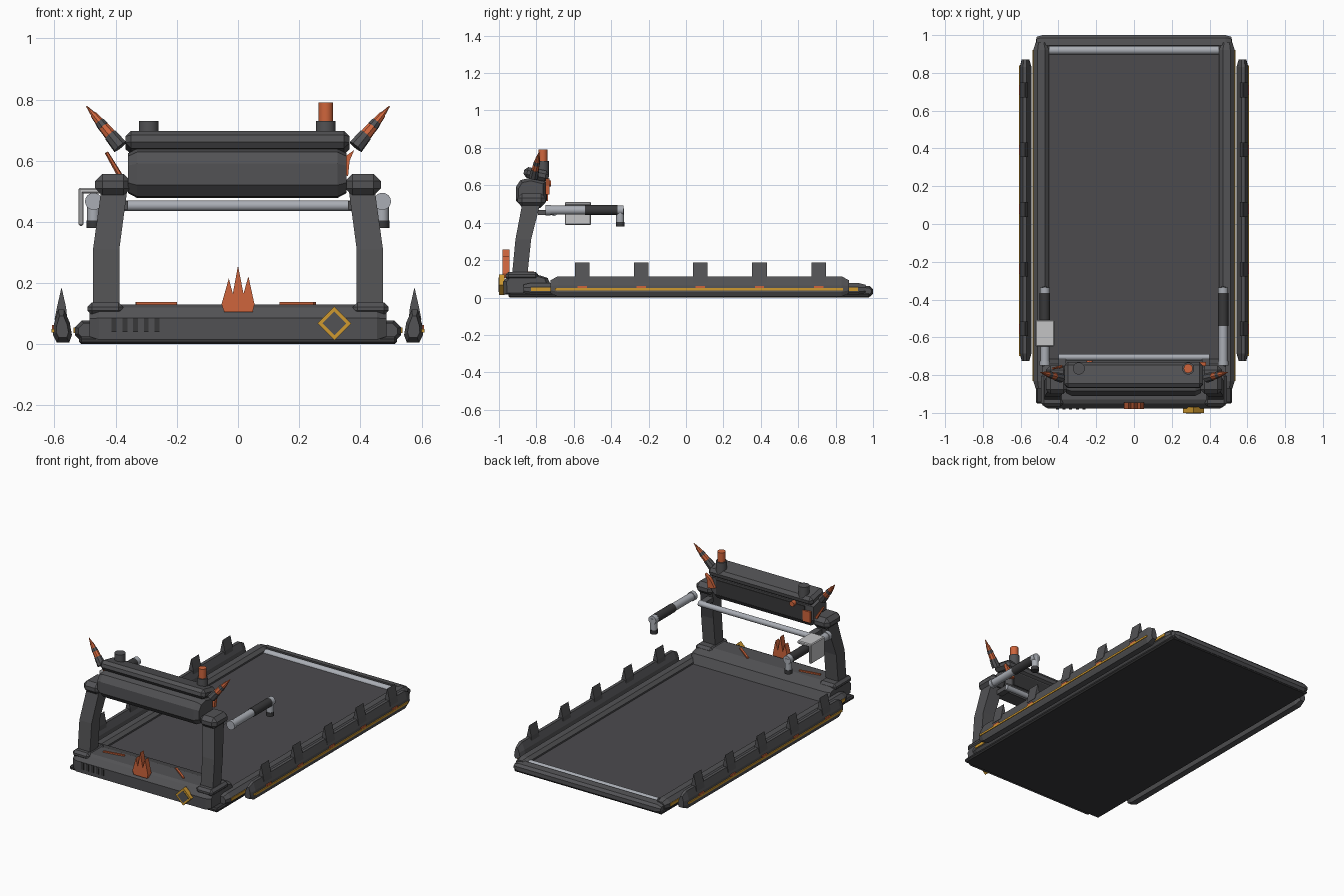
import bpy, bmesh, math
from mathutils import Vector, Matrix


def mat(name, c):
    m = bpy.data.materials.new(name)
    m.diffuse_color = (*c, 1)
    return m


FRAME = mat("dark grey frame", (0.085, 0.085, 0.09))
BELT = mat("belt grey", (0.072, 0.07, 0.076))
BLACK = mat("black rubber", (0.04, 0.04, 0.042))
SILVER = mat("silver metal", (0.40, 0.42, 0.46))
LIGHT = mat("light grey plate", (0.55, 0.55, 0.56))
ORANGE = mat("ember orange", (0.62, 0.13, 0.045))
GOLD = mat("gold trim", (0.62, 0.32, 0.03))


def finish(name, bm, m, smooth=False):
    bmesh.ops.recalc_face_normals(bm, faces=bm.faces)
    for f in bm.faces:
        f.smooth = smooth and len(f.verts) == 4
    me = bpy.data.meshes.new(name)
    bm.to_mesh(me)
    bm.free()
    me.materials.append(m)
    ob = bpy.data.objects.new(name, me)
    bpy.context.collection.objects.link(ob)
    return ob


def box(name, lo, hi, m, bevel=0.0, rot=(0, 0, 0)):
    lo, hi = Vector(lo), Vector(hi)
    bm = bmesh.new()
    size = hi - lo
    bmesh.ops.create_cube(bm, size=1, matrix=Matrix.Diagonal((abs(size.x), abs(size.y), abs(size.z), 1)))
    if bevel:
        bmesh.ops.bevel(bm, geom=bm.edges[:], offset=bevel, segments=1, affect='EDGES')
    ob = finish(name, bm, m)
    ob.location = (lo + hi) / 2
    ob.rotation_euler = rot
    return ob


def rod(name, p0, p1, r0, m, r1=None, n=24):
    p0, p1 = Vector(p0), Vector(p1)
    d = p1 - p0
    bm = bmesh.new()
    M = Matrix.Translation((p0 + p1) / 2) @ d.to_track_quat('Z', 'Y').to_matrix().to_4x4()
    bmesh.ops.create_cone(bm, cap_ends=True, segments=n, radius1=r0,
                          radius2=r0 if r1 is None else r1, depth=d.length, matrix=M)
    return finish(name, bm, m, n > 8)


def loft(name, rings, m):
    bm = bmesh.new()
    vs = [[bm.verts.new(p) for p in r] for r in rings]
    n = len(vs[0])
    for a, b in zip(vs, vs[1:]):
        for i in range(n):
            bm.faces.new((a[i], a[(i + 1) % n], b[(i + 1) % n], b[i]))
    bm.faces.new(vs[0])
    bm.faces.new(vs[-1])
    return finish(name, bm, m)


def prism(name, pts, axis, a, b, m, taper=0.0, s=1.0):
    """Extrude a profile along x or y, optionally shrinking both ends."""
    cu = sum(p[0] for p in pts) / len(pts)
    cv = sum(p[1] for p in pts) / len(pts)
    stations = [(a, s), (a + taper, 1), (b - taper, 1), (b, s)] if taper else [(a, 1), (b, 1)]
    rings = []
    for t, k in stations:
        q = [(cu + (u - cu) * k, cv + (v - cv) * k) for u, v in pts]
        rings.append([(t, u, v) if axis == 'x' else (u, t, v) for u, v in q])
    return loft(name, rings, m)


# deck, belt and rear roller
box("underside_pan", (-0.52, -0.95, 0), (0.52, 0.985, 0.025), BLACK, 0.008)
box("running_belt", (-0.455, -0.76, 0.02), (0.455, 0.9, 0.05), BELT)
rod("rear_roller", (-0.45, 0.92, 0.045), (0.45, 0.92, 0.045), 0.022, SILVER)
prism("rear_cross_rail", [(0.945, 0.01), (0.985, 0.005), (1.0, 0.02), (1.0, 0.045), (0.985, 0.06), (0.945, 0.065)],
      'x', -0.515, 0.515, FRAME, 0.03, 0.6)

# front motor housing
prism("motor_housing", [(-0.975, 0.015), (-0.978, 0.085), (-0.95, 0.12), (-0.93, 0.13), (-0.82, 0.13),
                        (-0.74, 0.105), (-0.715, 0.05), (-0.715, 0.015)],
      'x', -0.485, 0.485, FRAME, 0.03, 0.85)
for i in range(5):
    x = -0.405 + i * 0.035
    box("vent_slot", (x - 0.008, -0.981, 0.04), (x + 0.008, -0.973, 0.085), BLACK)

# diamond badge: gold frame with dark inset
for name, r, y, m in (("diamond_frame", 0.055, -1.0, GOLD), ("diamond_centre", 0.039, -1.002, FRAME)):
    prism(name, [(0.315 - r, 0.068), (0.315, 0.068 - r), (0.315 + r, 0.068), (0.315, 0.068 + r)], 'y', y, -0.97, m)

# flame ornament and glowing cracks on the housing
prism("flame_ornament", [(-0.045, 0.105), (-0.054, 0.13), (-0.03, 0.215), (-0.017, 0.165), (0, 0.257),
                         (0.018, 0.165), (0.034, 0.222), (0.054, 0.13), (0.048, 0.105)],
      'y', -0.98, -0.945, ORANGE)
box("left_crack", (-0.335, -0.865, 0.129), (-0.2, -0.853, 0.138), ORANGE, 0, (0, 0, 0.18))
box("right_crack", (0.125, -0.866, 0.129), (0.265, -0.854, 0.138), ORANGE, 0, (0, 0, -0.65))

for s in (-1, 1):
    side = "left" if s < 0 else "right"

    def sx(pts):
        return [(s * u, v) for u, v in pts]

    # deck edge rail with gold trim
    prism(side + "_deck_rail", sx([(0.45, 0.015), (0.515, 0.01), (0.533, 0.03), (0.533, 0.055),
                                   (0.51, 0.078), (0.47, 0.078), (0.45, 0.06)]),
          'y', -0.87, 0.96, FRAME, 0.04, 0.7)
    box(side + "_deck_trim", (s * 0.528, -0.83, 0.036), (s * 0.537, 0.92, 0.054), GOLD)

    # outer armour rail, gold strip, fins and studs
    prism(side + "_armour_rail", sx([(0.552, 0.005), (0.592, 0.005), (0.605, 0.03), (0.602, 0.065),
                                     (0.588, 0.113), (0.568, 0.113), (0.55, 0.07), (0.543, 0.03)]),
          'y', -0.725, 0.872, FRAME, 0.04, 0.65)
    box(side + "_armour_trim", (s * 0.6, -0.70, 0.038), (s * 0.609, 0.84, 0.05), GOLD)
    for i in range(5):
        y = -0.555 + i * 0.316
        prism(side + "_fin", sx([(0.558, 0.08), (0.6, 0.08), (0.592, 0.12), (0.577, 0.186), (0.562, 0.12)]),
              'y', y - 0.039, y + 0.039, FRAME)
        box(side + "_stud", (s * 0.597, y - 0.025, 0.05), (s * 0.608, y + 0.025, 0.062), ORANGE)

    # upright: foot, bent column, cap
    box(side + "_column_foot", (s * 0.375, -0.965, 0.095), (s * 0.492, -0.79, 0.137), FRAME, 0.015)
    sections = [(0.12, 0.388, 0.474, -0.93, -0.848), (0.31, 0.388, 0.474, -0.912, -0.828),
                (0.52, 0.36, 0.445, -0.872, -0.775)]
    loft(side + "_column", [[(s * a, c, z), (s * b, c, z), (s * b, d, z), (s * a, d, z)]
                            for z, a, b, c, d in sections], FRAME)
    box(side + "_column_cap", (s * 0.35, -0.9, 0.485), (s * 0.467, -0.75, 0.557), FRAME, 0.024)

    # handlebar: tube, grip, collar, drop end
    x = s * 0.472
    rod(side + "_handle_tube", (x, -0.75, 0.467), (x, -0.53, 0.467), 0.024, SILVER)
    rod(side + "_handle_collar", (x, -0.75, 0.467), (x, -0.725, 0.467), 0.028, SILVER)
    rod(side + "_handle_grip", (x, -0.54, 0.467), (x, -0.365, 0.467), 0.027, BLACK)
    rod(side + "_handle_elbow", (x, -0.37, 0.467), (x, -0.335, 0.467), 0.026, SILVER)
    rod(side + "_handle_drop", (x, -0.352, 0.475), (x, -0.352, 0.402), 0.021, SILVER)
    rod(side + "_handle_tip", (x, -0.352, 0.405), (x, -0.352, 0.38), 0.023, BLACK)

    # banded horn, dark and orange segments tapering to a point
    p0, p1 = Vector((s * 0.385, -0.815, 0.645)), Vector((s * 0.495, -0.785, 0.778))
    bands = [(0, 0.3, 0.026, 0.022, FRAME), (0.3, 0.5, 0.02, 0.018, ORANGE), (0.5, 0.62, 0.019, 0.016, FRAME),
             (0.62, 0.8, 0.015, 0.011, ORANGE), (0.8, 1, 0.009, 0.002, ORANGE)]
    for a, b, r0, r1, m in bands:
        rod(side + "_horn_band", p0.lerp(p1, a), p0.lerp(p1, b), r0, m, r1, 8)

# crossbar
rod("crossbar", (-0.4, -0.705, 0.453), (0.4, -0.705, 0.453), 0.017, SILVER)
for s in (-1, 1):
    box("crossbar_mount", (s * 0.36, -0.79, 0.44), (s * 0.4, -0.705, 0.468), FRAME)

# console body with tilted top slab
prism("console_body", [(-0.91, 0.59), (-0.91, 0.52), (-0.877, 0.483), (-0.78, 0.478), (-0.747, 0.515),
                       (-0.747, 0.62), (-0.83, 0.64), (-0.885, 0.628)],
      'x', -0.36, 0.355, FRAME, 0.03, 0.8)
box("console_screen", (-0.31, -0.75, 0.52), (0.31, -0.742, 0.61), BLACK)
box("console_top", (-0.368, -0.868, 0.63), (0.365, -0.732, 0.688), FRAME, 0.018, (-0.2, 0, 0))

# top knobs: plain on the left, glowing on the right
rod("left_knob", (-0.292, -0.765, 0.66), (-0.292, -0.765, 0.73), 0.032, FRAME)
rod("right_knob", (0.287, -0.765, 0.66), (0.287, -0.765, 0.73), 0.032, FRAME)
rod("right_knob_light", (0.287, -0.765, 0.72), (0.287, -0.765, 0.79), 0.024, ORANGE)

# small ember pieces around the console
box("ember_patch", (-0.355, -0.75, 0.515), (-0.3, -0.737, 0.585), ORANGE)
rod("ember_button", (-0.235, -0.75, 0.61), (-0.235, -0.722, 0.61), 0.016, ORANGE)
rod("left_ember_shard", (-0.385, -0.755, 0.55), (-0.43, -0.765, 0.627), 0.009, ORANGE, 0.006, 6)
prism("right_ember_shard", [(0.31, 0.56), (0.36, 0.55), (0.365, 0.6), (0.38, 0.635), (0.345, 0.61)],
      'y', -0.752, -0.73, ORANGE)

# accessory holder on the left handle
box("holder_top", (-0.522, -0.648, 0.492), (-0.422, -0.508, 0.511), LIGHT, 0.005)
box("holder_side", (-0.522, -0.648, 0.387), (-0.505, -0.508, 0.508), LIGHT, 0.005)
